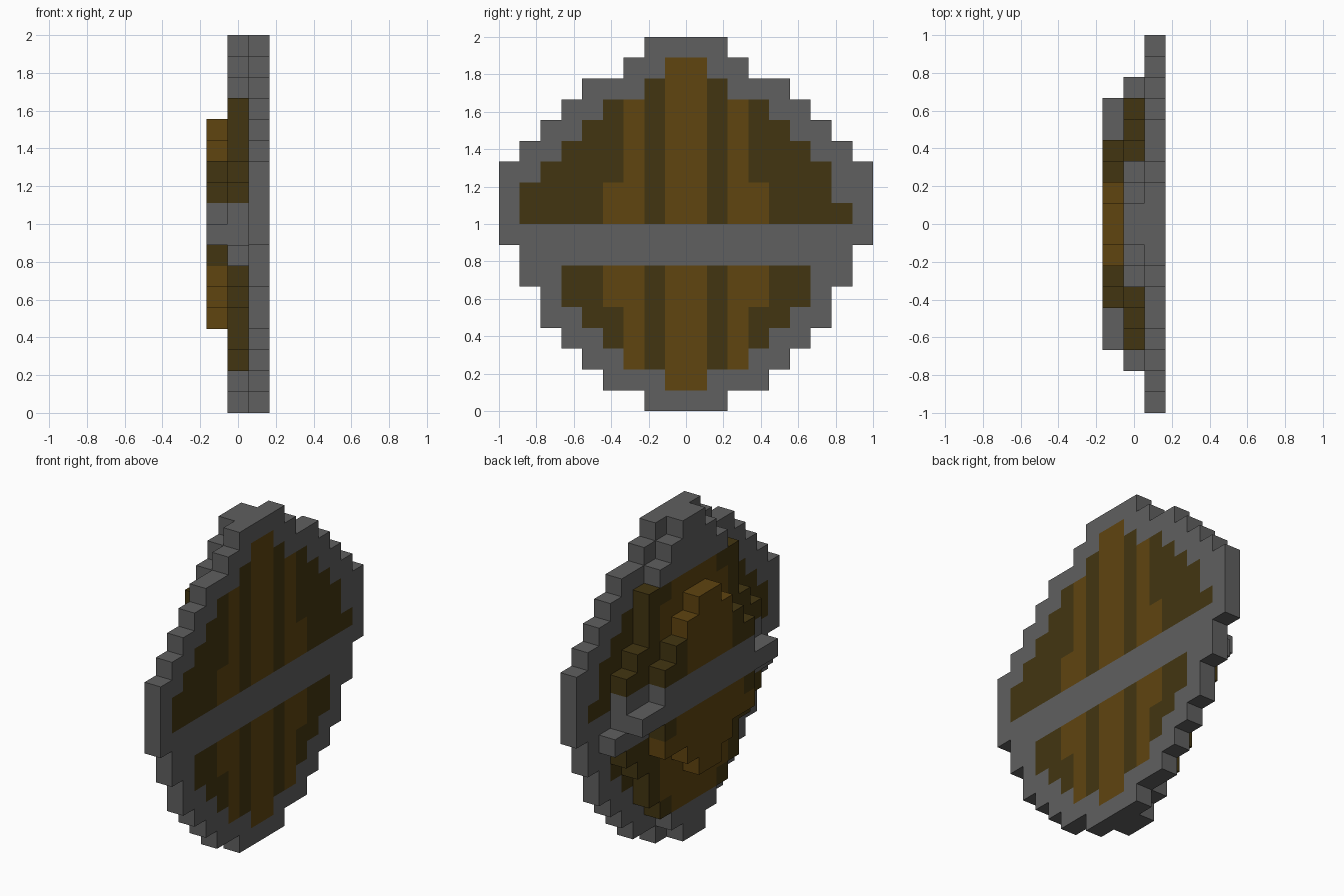
import bpy, bmesh
from mathutils import Vector

if "Cube" in bpy.data.objects:
    bpy.data.objects.remove(bpy.data.objects["Cube"])

U = 1 / 9  # one block; the shield is 18 blocks across

def material(name, rgb):
    m = bpy.data.materials.new(name)
    m.diffuse_color = (*rgb, 1)
    m.use_nodes = True
    m.node_tree.nodes["Principled BSDF"].inputs["Base Color"].default_value = m.diffuse_color
    return m

MATS = [material("iron_grey", (0.115, 0.115, 0.115)),
        material("light_wood", (0.115, 0.058, 0.005)),
        material("dark_wood", (0.055, 0.036, 0.0055))]
IRON, LIGHT, DARK = range(3)

# Half-width in blocks of every row, from the lowest row upwards
DISC = dict(enumerate([2, 4, 5, 6, 7, 7, 8, 8, 9, 9, 9, 9, 8, 7, 6, 5, 3, 2]))
BACKING = dict(enumerate([1, 2, 3, 4, 4, 5, 6, 7, 6, 6, 6, 5, 4, 4, 4, 3, 2, 1]))
BOSS = dict(enumerate([1, 2, 4, 4, 6, 4, 4, 3, 2, 1], start=4))
# Half-width of the planking set in the iron rim of the disc
WOOD = {1: 1, 2: 3, 3: 4, 4: 5, 5: 6, 6: 6, 9: 8, 10: 8,
        11: 7, 12: 6, 13: 5, 14: 4, 15: 2, 16: 1}

def disc_colour(col, row):
    """Vertical planks inside an iron rim with a cross band."""
    d = abs(col + 0.5)
    if d > WOOD.get(row, 0) or (row == 10 and col == 7):
        return IRON
    wide = 4 if row in (5, 6, 9, 10) else 3
    return LIGHT if d < 1 or 2 < d < wide else DARK

def backing_colour(col, row):
    d = abs(col + 0.5)
    if row < 2 or row > 14 or 7 <= row <= 9:
        return IRON
    return LIGHT if d < (2 if row in (2, 14) else 3) else DARK

def boss_colour(col, row):
    d = abs(col + 0.5)
    if row in (8, 9):
        return IRON
    if row < 7:
        return LIGHT
    return LIGHT if d < (3 if row == 7 else 2) else DARK

def inside(rows, col, row):
    return rows is not None and abs(col + 0.5) < rows.get(row, 0)

LAYERS = [("boss", BOSS, boss_colour),
          ("backing_boards", BACKING, backing_colour),
          ("front_disc", DISC, disc_colour)]

def filled(layer, col, row):
    return 0 <= layer < 3 and inside(LAYERS[layer][1], col, row)

def build_layer(layer):
    """One-block-thick stepped plate with only its outer faces."""
    name, rows, colour = LAYERS[layer]
    bm = bmesh.new()
    for row, half in rows.items():
        for col in range(-half, half):
            c = Vector(((layer - 1) * U, (col + 0.5) * U, (row + 0.5) * U))
            for axis in range(3):
                for sign in (-1, 1):
                    n = [0, 0, 0]
                    n[axis] = sign
                    if filled(layer + n[0], col + n[1], row + n[2]):
                        continue
                    a, b = Vector(), Vector()
                    a[(axis + 1) % 3] = U / 2
                    b[(axis + 2) % 3] = U / 2 * sign
                    o = c + Vector(n) * U / 2
                    f = bm.faces.new([bm.verts.new(o + p) for p in
                                      (-a - b, a - b, a + b, -a + b)])
                    f.material_index = colour(col, row)
    bmesh.ops.remove_doubles(bm, verts=bm.verts, dist=1e-4)
    mesh = bpy.data.meshes.new(name)
    bm.to_mesh(mesh)
    bm.free()
    for m in MATS:
        mesh.materials.append(m)
    bpy.context.collection.objects.link(bpy.data.objects.new(name, mesh))

for i in range(3):
    build_layer(i)
